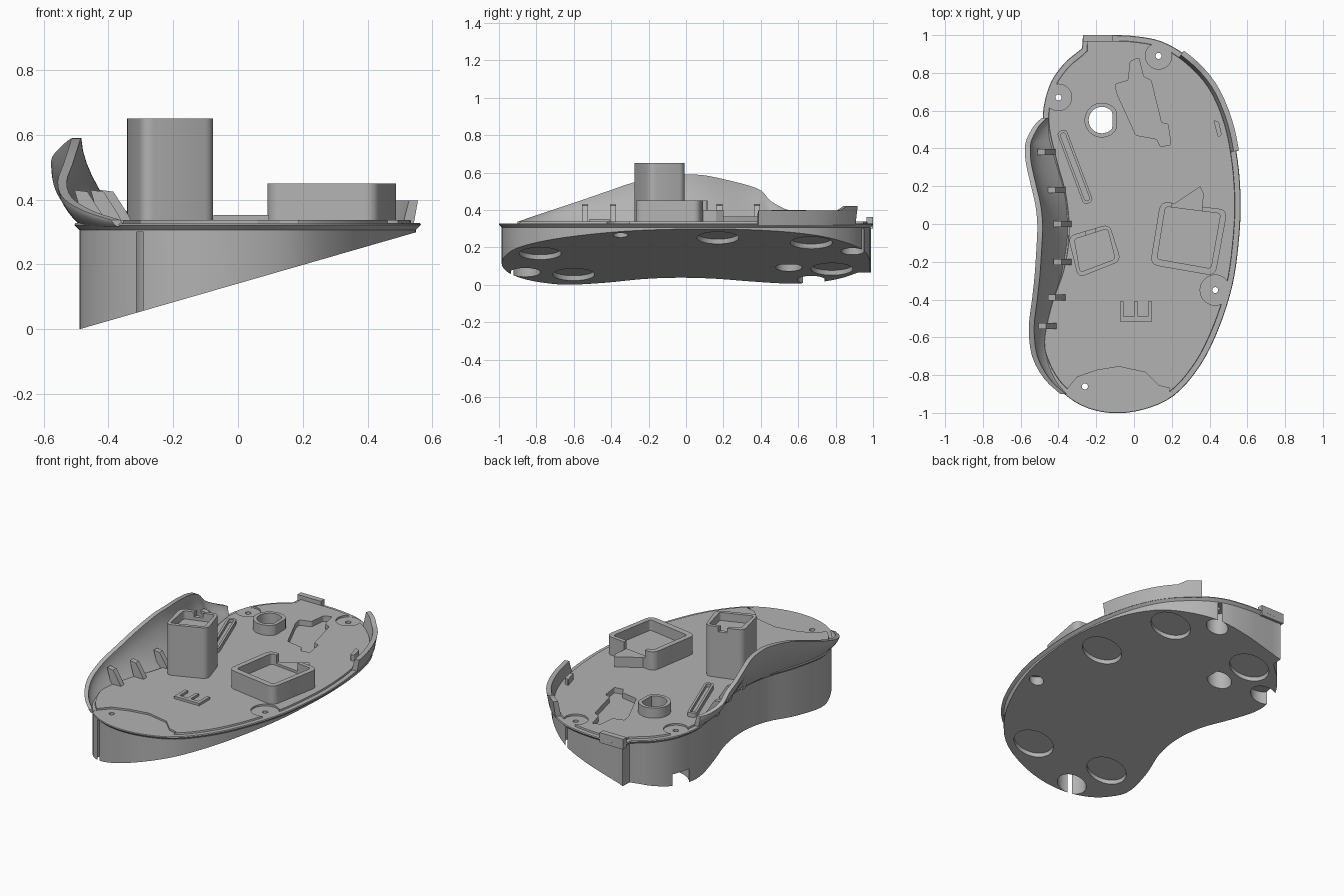
import bpy, bmesh, math
from mathutils import Vector

if "Cube" in bpy.data.objects:
    bpy.data.objects.remove(bpy.data.objects["Cube"], do_unlink=True)

grey = bpy.data.materials.new("plain_grey")
grey.use_nodes = True
grey.diffuse_color = (0.45, 0.45, 0.45, 1)
grey.node_tree.nodes["Principled BSDF"].inputs["Base Color"].default_value = (0.45, 0.45, 0.45, 1)

FLOOR = 0.338
RIM = 0.328


def slope(x):
    """Height of the tilted underside."""
    return max(0.0, (x + 0.49) * 0.288)


def finish(name, bm):
    bmesh.ops.recalc_face_normals(bm, faces=bm.faces[:])
    mesh = bpy.data.meshes.new(name)
    bm.to_mesh(mesh)
    bm.free()
    ob = bpy.data.objects.new(name, mesh)
    bpy.context.collection.objects.link(ob)
    mesh.materials.append(grey)
    return ob


def loft(name, rings):
    """Closed rings joined in order, capped at both ends."""
    bm = bmesh.new()
    loops = [[bm.verts.new(p) for p in ring] for ring in rings]
    n = len(loops[0])
    for a, b in zip(loops, loops[1:]):
        for i in range(n):
            j = (i + 1) % n
            bm.faces.new((a[i], a[j], b[j], b[i]))
    bm.faces.new(loops[0][::-1])
    bm.faces.new(loops[-1])
    return finish(name, bm)


def prism(name, pts, z0, z1, r=0):
    """Upright prism; z1 may be a function of x, r rounds the corners."""
    top = z1 if callable(z1) else lambda x: z1
    ob = loft(name, [[(x, y, z0) for x, y in pts], [(x, y, top(x)) for x, y in pts]])
    if r:
        bm = bmesh.new()
        bm.from_mesh(ob.data)
        edges = [e for e in bm.edges
                 if (e.verts[0].co - e.verts[1].co).xy.length < 1e-5]
        bmesh.ops.bevel(bm, geom=edges, offset=r, segments=4, profile=0.5, affect='EDGES')
        bm.to_mesh(ob.data)
        bm.free()
    return ob


def circle(x, y, r, flat=9, n=36):
    return [(x + min(r * math.cos(a), flat), y + r * math.sin(a))
            for a in (2 * math.pi * i / n for i in range(n))]


def cut(ob, cutter):
    m = ob.modifiers.new("cut", 'BOOLEAN')
    m.operation, m.solver, m.object = 'DIFFERENCE', 'EXACT', cutter
    bpy.context.view_layer.objects.active = ob
    bpy.ops.object.modifier_apply(modifier=m.name)
    bpy.data.objects.remove(cutter, do_unlink=True)


def spline(pts, steps):
    """Smooth open curve through points of any dimension."""
    p = [Vector(q) for q in pts]
    p = [p[0] * 2 - p[1]] + p + [p[-1] * 2 - p[-2]]
    out = []
    for a, b, c, d in zip(p, p[1:], p[2:], p[3:]):
        for i in range(steps):
            t = i / steps
            out.append(0.5 * (2 * b + (c - a) * t + (2 * a - 5 * b + 4 * c - d) * t ** 2
                              + (3 * b - a - 3 * c + d) * t ** 3))
    return out + [p[-2]]


def inset(pts, d):
    out = []
    for i, p in enumerate(pts):
        t = (p - pts[i - 1]).normalized() + (pts[(i + 1) % len(pts)] - p).normalized()
        t.normalize()
        out.append(Vector((p.x + t.y * d, p.y - t.x * d)))
    return out


# kidney outline, clockwise from the back corner
outline = spline([(-0.27, 1), (-0.13, 1), (0, 0.995), (0.15, 0.965), (0.29, 0.88), (0.42, 0.74),
                  (0.505, 0.55), (0.55, 0.33), (0.565, 0.1), (0.552, -0.12), (0.52, -0.33),
                  (0.45, -0.55), (0.35, -0.75), (0.21, -0.91), (0.04, -0.985), (-0.13, -1),
                  (-0.28, -0.96), (-0.4, -0.87), (-0.475, -0.75), (-0.505, -0.62),
                  (-0.465, -0.42), (-0.4, -0.23), (-0.375, -0.05), (-0.39, 0.14),
                  (-0.44, 0.33), (-0.478, 0.5), (-0.478, 0.62), (-0.44, 0.75),
                  (-0.37, 0.85), (-0.3, 0.91)], 4) + [Vector((-0.275, 0.93))]

# body with flange and raised floor
wall = inset(outline, 0.016)
body = loft("body", [
    [(p.x, p.y, slope(p.x)) for p in wall],
    [(p.x, p.y, 0.306) for p in wall],
    [(p.x, p.y, 0.322) for p in outline],
    [(p.x, p.y, RIM) for p in inset(outline, 0.003)],
    [(p.x, p.y, RIM) for p in inset(outline, 0.03)],
    [(p.x, p.y, FLOOR) for p in inset(outline, 0.032)]])

# round pads sunk in the underside
for x, y in ((0.38, 0.17), (0.29, 0.67), (0.09, -0.78), (-0.3, -0.6), (-0.2, 0.78)):
    cut(body, prism("pad_cutter", circle(x, y, 0.112), -0.3, lambda x: 0.167 + x * 0.288))

# screw wells, pin holes and lowered landings
for x, y, r, top, land in ((0.13, 0.89, 0.062, 0.3, 0.07), (-0.26, -0.86, 0.082, 0.3, 0),
                           (0.43, -0.35, 0.04, 0.31, 0.08), (-0.4, 0.67, 0.075, 0.09, 0.07)):
    cut(body, prism("well_cutter", circle(x, y, r), -0.3, top))
    cut(body, prism("pin_cutter", circle(x, y, 0.016, n=16), 0.05, 0.5))
    if land:
        cut(body, prism("landing_cutter", circle(x, y, land), RIM - 0.001, 0.5))
cut(body, prism("hole_cutter", circle(-0.17, 0.55, 0.07, 0.055), -0.3, 0.5))
cut(body, prism("front_landing_cutter",
                [(-0.36, -0.88), (-0.3, -0.81), (-0.2, -0.775), (-0.08, -0.755), (0.06, -0.785),
                 (0.13, -0.855), (0.19, -0.87), (0.15, -1.1), (-0.35, -1.1)], RIM - 0.001, 0.5))
cut(body, prism("tray_cutter",
                [(-0.02, 0.86), (0.025, 0.88), (0.05, 0.78), (0.09, 0.76), (0.145, 0.535),
                 (0.18, 0.53), (0.195, 0.42), (0.14, 0.41), (0.12, 0.45), (0.01, 0.47),
                 (-0.09, 0.69), (-0.1, 0.74), (-0.03, 0.76)], 0.305, 0.5, 0.008))

# collar around the through hole
collar = prism("hole_collar", circle(-0.17, 0.55, 0.092, 0.077), 0.32, 0.4)
cut(collar, prism("collar_cutter", circle(-0.17, 0.55, 0.07, 0.055), 0.2, 0.5))

# tall post with shallow socket
post = prism("tall_post", [(-0.35, -0.065), (-0.13, 0), (-0.068, -0.195), (-0.295, -0.285)],
             0.32, 0.65, 0.035)
cut(post, prism("socket_cutter", [(-0.315, -0.08), (-0.14, -0.025), (-0.1, -0.185),
                                  (-0.285, -0.255)], 0.6, 0.8, 0.015))
cut(post, prism("notch_cutter", [(-0.26, -0.08), (-0.25, 0.02), (-0.2, 0.02), (-0.21, -0.07)],
                0.62, 0.8))

# low box with open top and sloping ledge
box = prism("low_box", [(0.14, 0.12), (0.495, 0.075), (0.43, -0.275), (0.085, -0.215)],
            0.32, 0.45, 0.04)
cut(box, prism("box_cutter", [(0.167, 0.092), (0.458, 0.055), (0.407, -0.235), (0.122, -0.185)],
               0.385, 0.6, 0.015))
cut(box, prism("box_gap_cutter", [(0.2, 0.06), (0.2, 0.2), (0.36, 0.2), (0.36, 0.05)], 0.4, 0.6))
prism("box_ledge", [(0.2, 0.1), (0.35, 0.2), (0.37, 0.16), (0.36, 0.08)], 0.32, 0.4)

# slim rail frame
rail = prism("slot_rail", [(-0.41, 0.485), (-0.36, 0.505), (-0.215, 0.12), (-0.265, 0.1)],
             0.32, 0.365, 0.02)
cut(rail, prism("rail_cutter", [(-0.392, 0.475), (-0.367, 0.485), (-0.233, 0.13),
                                (-0.258, 0.12)], 0.345, 0.6, 0.01))

# three-pronged cable comb
for x in (-0.065, 0.01, 0.085):
    prism("comb_prong", [(x - 0.01, -0.51), (x + 0.01, -0.51), (x + 0.01, -0.41),
                         (x - 0.01, -0.41)], 0.32, 0.353)
prism("comb_bar", [(-0.075, -0.515), (0.095, -0.515), (0.095, -0.49), (-0.075, -0.49)], 0.32, 0.353)

# small side clip and back tab
prism("side_clip", [(0.42, 0.55), (0.45, 0.54), (0.465, 0.47), (0.445, 0.46)], 0.32, 0.375, 0.008)
prism("back_tab", [(-0.27, 0.965), (-0.27, 1), (-0.11, 1), (-0.11, 0.965)], 0.3, 0.363)

# leaning lip along one side
top_out, top_in, low_in = inset(outline, -0.014), inset(outline, 0.014), inset(outline, 0.034)
lip = []
for i, p in enumerate(outline):
    if p.x > 0.25 and 0.34 < p.y < 0.91:
        h = 0.42 if p.y > 0.83 else 0.398
        lip.append([(*low_in[i], 0.32), (*p, 0.32), (*top_out[i], h), (*top_in[i], h)])
loft("side_lip", lip)

# curved wing: y, foot x, top x, top z
stations = spline([(-0.9, -0.375, -0.39, 0.337), (-0.82, -0.435, -0.475, 0.365),
                   (-0.7, -0.48, -0.54, 0.405), (-0.55, -0.48, -0.557, 0.455),
                   (-0.4, -0.445, -0.54, 0.507), (-0.27, -0.405, -0.526, 0.55),
                   (-0.1, -0.375, -0.515, 0.585), (0, -0.372, -0.512, 0.59),
                   (0.1, -0.378, -0.522, 0.585), (0.2, -0.395, -0.545, 0.565),
                   (0.32, -0.43, -0.572, 0.535), (0.4, -0.452, -0.577, 0.505),
                   (0.45, -0.463, -0.568, 0.45), (0.52, -0.47, -0.53, 0.41),
                   (0.56, -0.472, -0.49, 0.395)], 3)
wing = []
for y, foot, tip, h in stations:
    curve = [(foot + (tip - foot) * (1 - (1 - t) ** 1.7), 0.318 + (h - 0.318) * t)
             for t in (k / 7 for k in range(8))]
    wing.append([(x, y, z) for x, z in curve] + [(x + 0.028, y, z) for x, z in curve[::-1]])
loft("side_wing", wing)

# ribs bracing the wing
for y, x in ((0.38, -0.41), (0.18, -0.355), (0, -0.325), (-0.2, -0.325), (-0.39, -0.355),
             (-0.54, -0.405)):
    side = [(x, 0.325), (x - 0.015, 0.355), (x - 0.06, 0.425), (x - 0.1, 0.43), (x - 0.07, 0.325)]
    loft("wing_rib", [[(px, y + s, z) for px, z in side] for s in (-0.016, 0.016)])

for ob in bpy.context.view_layer.objects:
    ob.select_set(ob.type == 'MESH')
bpy.context.view_layer.objects.active = body
bpy.ops.object.shade_smooth_by_angle(angle=math.radians(30))
